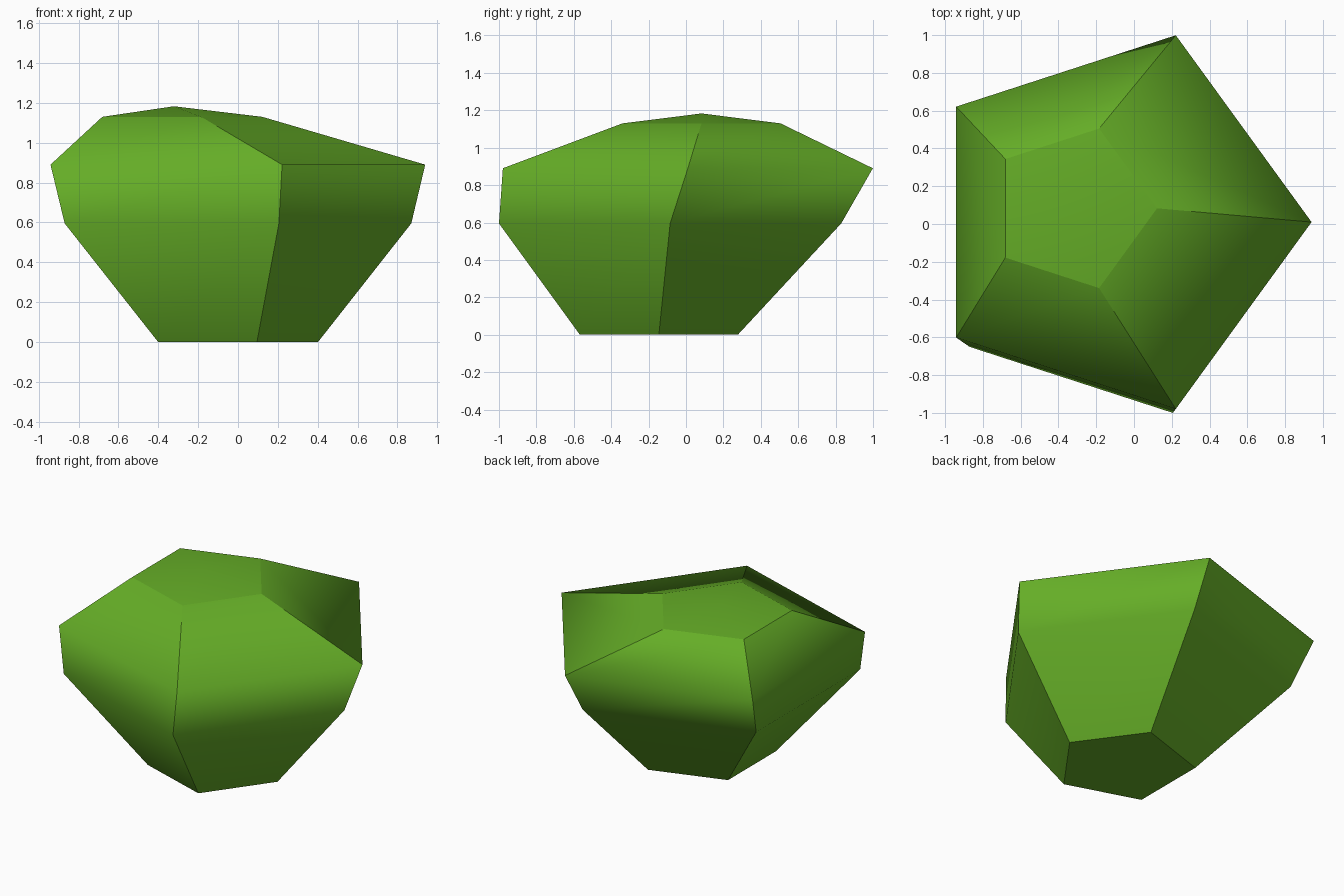
import bpy, bmesh, math

if "Cube" in bpy.data.objects:
    bpy.data.objects.remove(bpy.data.objects["Cube"])

green = bpy.data.materials.new("leaf green")
green.diffuse_color = (0.13, 0.42, 0.02, 1)
green.use_nodes = True
green.node_tree.nodes["Principled BSDF"].inputs["Base Color"].default_value = green.diffuse_color

# Pentagonal rings: centre x, centre y, radius, height
rings = [(-0.042, -0.145, 0.444, 0.0),
         (-0.092, -0.085, 0.962, 0.595),
         (-0.10, 0.01, 1.04, 0.89),
         (-0.322, 0.083, 0.444, 1.13)]
apex = (-0.322, 0.083, 1.183)
SIDES = 5

bm = bmesh.new()
loops = []
for cx, cy, r, z in rings:
    loops.append([bm.verts.new((cx + r * math.cos(math.tau * i / SIDES),
                                cy + r * math.sin(math.tau * i / SIDES), z))
                  for i in range(SIDES)])

# Flat base, side strips and shallow pointed cap
bm.faces.new(loops[0][::-1])
for lo, hi in zip(loops, loops[1:]):
    for i in range(SIDES):
        j = (i + 1) % SIDES
        bm.faces.new((lo[i], lo[j], hi[j], hi[i]))
tip = bm.verts.new(apex)
for i in range(SIDES):
    bm.faces.new((loops[-1][i], loops[-1][(i + 1) % SIDES], tip))

# Smooth up each side, crisp corners, base rim and cap rim
for f in bm.faces:
    f.smooth = True
for i in range(SIDES):
    j = (i + 1) % SIDES
    for lo, hi in zip(loops, loops[1:]):
        bm.edges.get((lo[i], hi[i])).smooth = False
    for rim in (loops[0], loops[-1]):
        bm.edges.get((rim[i], rim[j])).smooth = False

mesh = bpy.data.meshes.new("faceted_stone")
bm.to_mesh(mesh)
bm.free()
mesh.materials.append(green)
stone = bpy.data.objects.new("faceted_stone", mesh)
bpy.context.collection.objects.link(stone)
